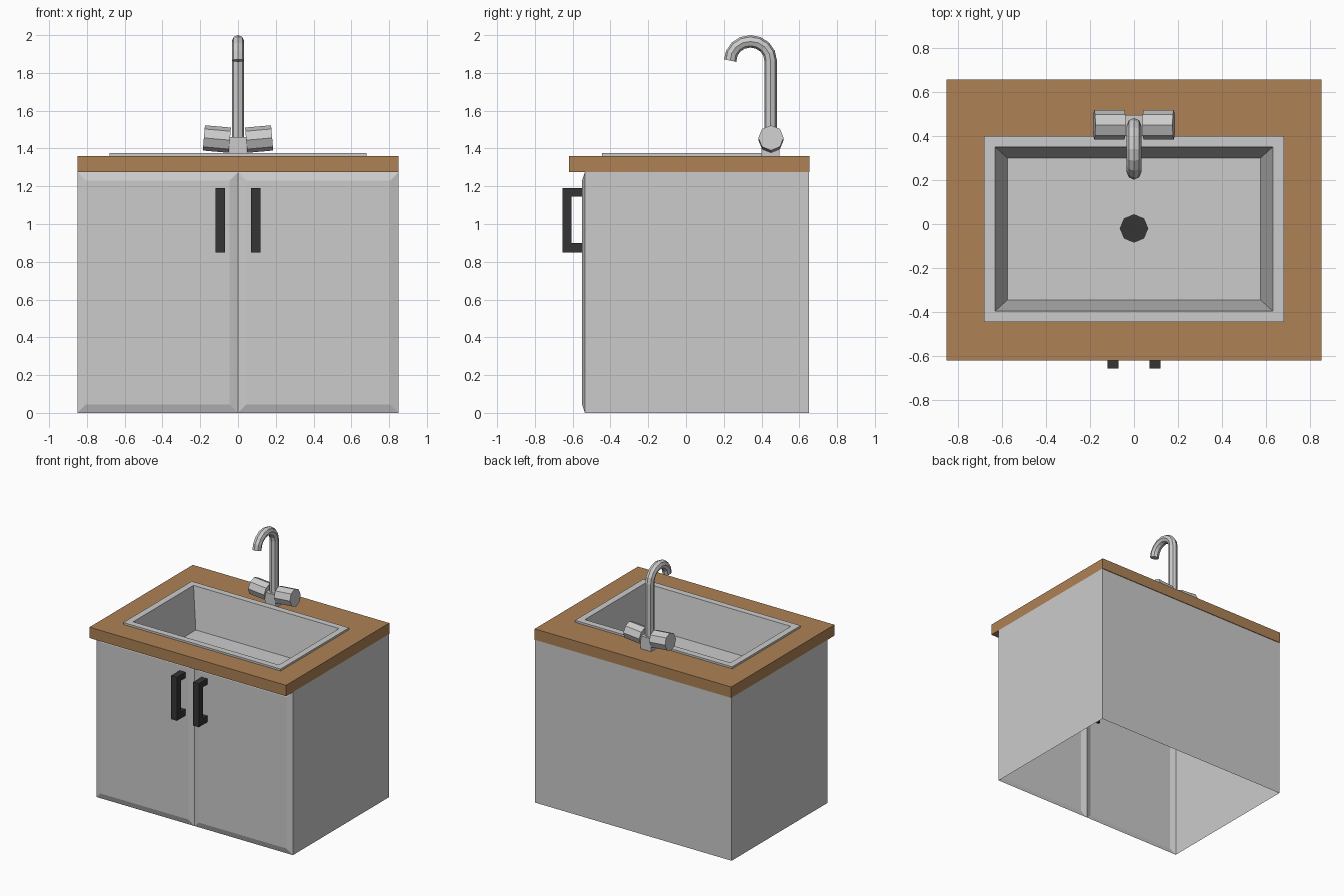
import bpy, bmesh, math
from mathutils import Matrix

if "Cube" in bpy.data.objects:
    bpy.data.objects.remove(bpy.data.objects["Cube"])


def material(name, rgb):
    m = bpy.data.materials.new(name)
    m.diffuse_color = (*rgb, 1)
    m.use_nodes = True
    m.node_tree.nodes["Principled BSDF"].inputs["Base Color"].default_value = m.diffuse_color
    return m


wood = material("wood", (0.42, 0.22, 0.09))
dark = material("dark", (0.035, 0.035, 0.035))


def finish(name, bm, mat=None):
    mesh = bpy.data.meshes.new(name)
    bm.to_mesh(mesh)
    bm.free()
    ob = bpy.data.objects.new(name, mesh)
    bpy.context.collection.objects.link(ob)
    if mat:
        mesh.materials.append(mat)
    return ob


def rect(x, y0, y1, z):
    """Horizontal rectangle, symmetric in x."""
    return [(-x, y0, z), (x, y0, z), (x, y1, z), (-x, y1, z)]


def loft(name, rings, mat=None, cap=False, loop=False):
    """Skin a sequence of four-point rings."""
    bm = bmesh.new()
    rows = [[bm.verts.new(p) for p in r] for r in rings]
    pairs = list(zip(rows, rows[1:])) + ([(rows[-1], rows[0])] if loop else [])
    for a, b in pairs:
        for i in range(4):
            j = (i + 1) % 4
            bm.faces.new((a[i], a[j], b[j], b[i]))
    if cap:
        bm.faces.new(rows[-1])
    return finish(name, bm, mat)


# Cabinet carcass: two sides and a back, open below and in front
bm = bmesh.new()
path = [(0.85, -0.535), (0.85, 0.65), (-0.85, 0.65), (-0.85, -0.535)]
low, high = [[bm.verts.new((x, y, z)) for x, y in path] for z in (0, 1.275)]
for i in range(3):
    bm.faces.new((low[i], low[i + 1], high[i + 1], high[i]))
finish("cabinet_body", bm)

# Doors: bevelled front shells, each with a C-shaped pull
PULL = [(-0.655, 0.85), (-0.655, 1.19), (-0.53, 1.19), (-0.53, 1.145),
        (-0.605, 1.145), (-0.605, 0.9), (-0.53, 0.9), (-0.53, 0.85)]
for side, x0, x1, px in (("left", -0.85, 0, -0.12), ("right", 0, 0.85, 0.07)):
    rings = []
    for y, b in ((-0.535, 0), (-0.55, 0.045)):
        rings.append([(x0 + b, y, b), (x1 - b, y, b),
                      (x1 - b, y, 1.275 - b), (x0 + b, y, 1.275 - b)])
    loft(side + "_door", rings, cap=True)

    bm = bmesh.new()
    face = bm.faces.new([bm.verts.new((px, y, z)) for y, z in PULL])
    ext = bmesh.ops.extrude_face_region(bm, geom=[face], use_keep_orig=True)
    moved = [v for v in ext["geom"] if isinstance(v, bmesh.types.BMVert)]
    bmesh.ops.translate(bm, vec=(0.05, 0, 0), verts=moved)
    bmesh.ops.recalc_face_normals(bm, faces=bm.faces)
    finish(side + "_door_pull", bm, dark)

# Countertop frame around the sink opening
loft("countertop", [rect(0.85, -0.62, 0.655, 1.275), rect(0.85, -0.62, 0.655, 1.36),
                    rect(0.64, -0.405, 0.36, 1.36), rect(0.64, -0.405, 0.36, 1.275)],
     wood, loop=True)

# Sink: raised rim and tapered basin
loft("sink_basin", [rect(0.68, -0.445, 0.4, 1.36), rect(0.68, -0.445, 0.4, 1.375),
                    rect(0.63, -0.395, 0.35, 1.375), rect(0.575, -0.345, 0.3, 1.06)],
     cap=True)

# Drain disc
bm = bmesh.new()
bmesh.ops.create_circle(bm, cap_ends=True, segments=8, radius=0.065,
                        matrix=Matrix.Translation((0, -0.02, 1.065)))
finish("drain", bm, dark)

# Tap base block
loft("tap_base", [rect(0.045, 0.4, 0.495, 1.36), rect(0.045, 0.4, 0.495, 1.46)], cap=True)

# Tap knobs: octagonal cylinders tilted up towards their outer ends
for side, s in (("left", -1), ("right", 1)):
    bm = bmesh.new()
    m = (Matrix.Translation((s * 0.112, 0.45, 1.45))
         @ Matrix.Rotation(s * math.radians(85), 4, 'Y'))
    bmesh.ops.create_cone(bm, cap_ends=True, segments=8, radius1=0.067,
                          radius2=0.067, depth=0.138, matrix=m)
    finish(side + "_tap_knob", bm)

# Spout: octagonal tube rising and hooking forward
points = [(0.448, 1.4)]
for i in range(9):
    a = math.pi * i / 8
    points.append((0.341 + 0.107 * math.cos(a), 1.865 + 0.102 * math.sin(a)))
curve = bpy.data.curves.new("spout", 'CURVE')
curve.dimensions = '3D'
curve.bevel_depth = 0.033
curve.bevel_resolution = 2
curve.use_fill_caps = True
spline = curve.splines.new('POLY')
spline.points.add(len(points) - 1)
for p, (y, z) in zip(spline.points, points):
    p.co = (0, y, z, 1)
spline.use_smooth = False
spout = bpy.data.objects.new("spout", curve)
bpy.context.collection.objects.link(spout)
bpy.context.view_layer.objects.active = spout
spout.select_set(True)
bpy.ops.object.convert(target='MESH')
